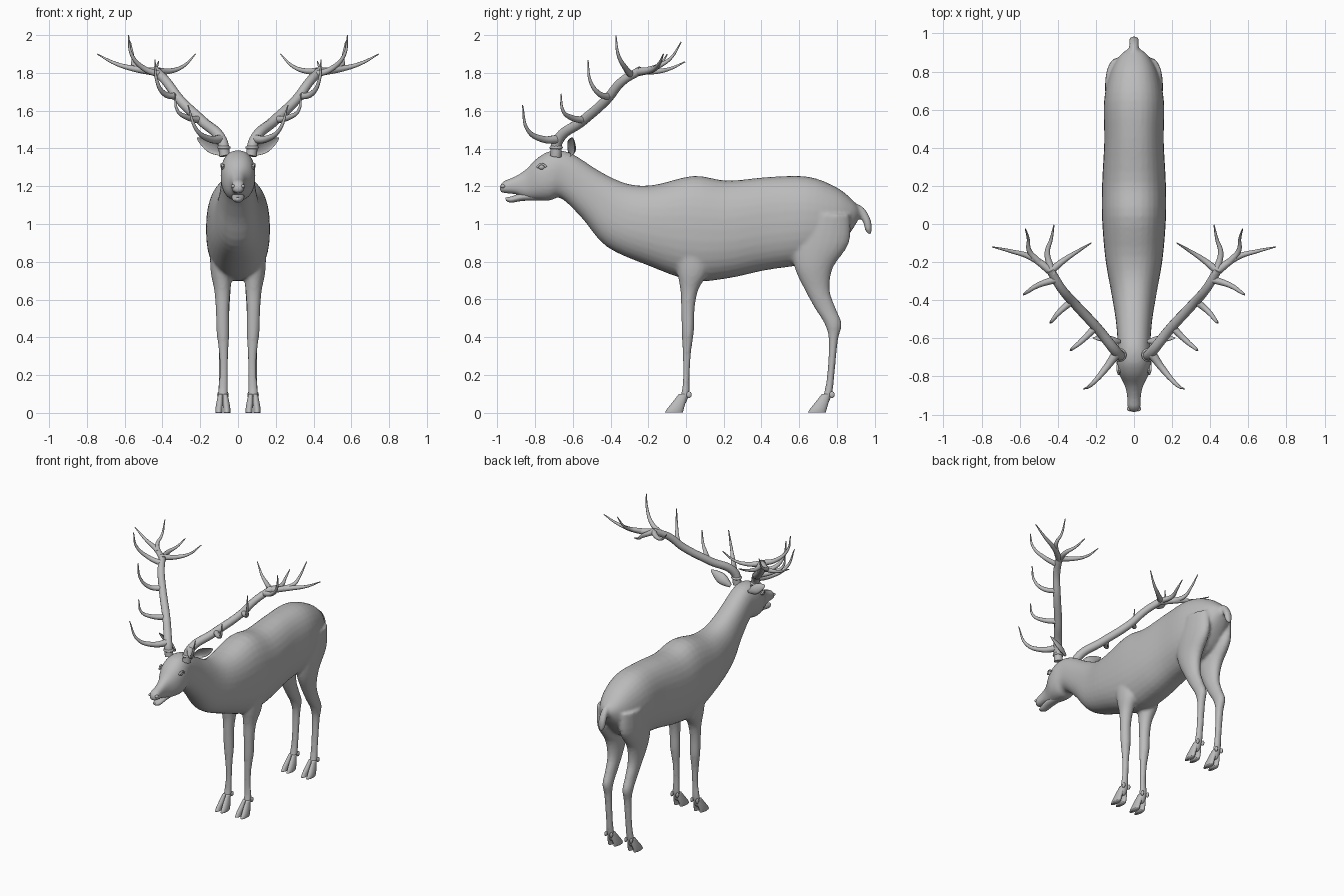
import bpy, bmesh, math
from mathutils import Vector, Matrix

if "Cube" in bpy.data.objects:
    bpy.data.objects.remove(bpy.data.objects["Cube"])

grey = bpy.data.materials.new("plain grey")
grey.use_nodes = True
grey.diffuse_color = (0.5, 0.5, 0.5, 1)
grey.node_tree.nodes["Principled BSDF"].inputs["Base Color"].default_value = grey.diffuse_color


def add_object(name, mesh):
    obj = bpy.data.objects.new(name, mesh)
    bpy.context.collection.objects.link(obj)
    mesh.materials.clear()
    mesh.materials.append(grey)
    mesh.shade_smooth()
    return obj


def from_bmesh(name, bm):
    bmesh.ops.recalc_face_normals(bm, faces=bm.faces)
    mesh = bpy.data.meshes.new(name)
    bm.to_mesh(mesh)
    bm.free()
    return add_object(name, mesh)


def refine(rows, steps):
    """Smoothly interpolate between the given sections."""
    rows = [Vector(r) for r in rows]
    out = []
    for i in range(len(rows) - 1):
        a, b, c, d = rows[max(i - 1, 0)], rows[i], rows[i + 1], rows[min(i + 2, len(rows) - 1)]
        for k in range(steps):
            t = k / steps
            out.append(b + (c - a) * t / 2 + (a * 2 - b * 5 + c * 4 - d) * t * t / 2
                       + (b * 3 - a - c * 3 + d) * t ** 3 / 2)
    return out + [rows[-1]]


def loft(name, rows, sides=24, steps=4, power=2.0, cup=False):
    """Each row: centre x, (y, z) of one edge, (y, z) of the other edge, half width."""
    bm = bmesh.new()
    rings = []
    for x, ya, za, yb, zb, w in refine(rows, steps):
        ring = []
        for k in range(sides):
            angle = math.tau * k / sides
            c, s = [math.copysign(abs(f) ** (2 / power), f) for f in (math.cos(angle), math.sin(angle))]
            side = s * w
            if cup and side > 0:
                side *= -0.5
            ring.append(bm.verts.new((x + side, (ya + yb + (ya - yb) * c) / 2, (za + zb + (za - zb) * c) / 2)))
        rings.append(ring)
    for low, high in zip(rings, rings[1:]):
        for k in range(sides):
            n = (k + 1) % sides
            bm.faces.new((low[k], low[n], high[n], high[k]))
    bm.faces.new(rings[0])
    bm.faces.new(rings[-1])
    return from_bmesh(name, bm)


def tube(name, points, thick, thin):
    """Round tapering horn along a smooth path."""
    curve = bpy.data.curves.new(name, "CURVE")
    curve.dimensions = "3D"
    curve.bevel_depth = 1
    curve.bevel_resolution = 3
    curve.resolution_u = 8
    curve.use_fill_caps = True
    spline = curve.splines.new("BEZIER")
    spline.bezier_points.add(len(points) - 1)
    for i, (bp, co) in enumerate(zip(spline.bezier_points, points)):
        bp.co = co
        bp.handle_left_type = bp.handle_right_type = "AUTO"
        bp.radius = thick + (thin - thick) * i / (len(points) - 1)
    helper = bpy.data.objects.new(name, curve)
    bpy.context.collection.objects.link(helper)
    graph = bpy.context.evaluated_depsgraph_get()
    mesh = bpy.data.meshes.new_from_object(helper.evaluated_get(graph))
    bpy.data.objects.remove(helper)
    return add_object(name, mesh)


def ball(name, centre, size):
    bm = bmesh.new()
    bmesh.ops.create_uvsphere(bm, u_segments=16, v_segments=10, radius=1)
    bmesh.ops.scale(bm, vec=size, verts=bm.verts)
    bmesh.ops.translate(bm, vec=centre, verts=bm.verts)
    return from_bmesh(name, bm)


def mirrored(obj):
    """Add the matching part on the other side."""
    mesh = obj.data.copy()
    mesh.transform(Matrix.Scale(-1, 4, (1, 0, 0)))
    mesh.flip_normals()
    twin = add_object(obj.name.replace("left", "right"), mesh)
    return [obj, twin]


# Trunk, neck, skull and upper muzzle in one loft, nose to rump
body = loft("body", [
    (0, -.988, 1.2, -.985, 1.17, .02),
    (0, -.965, 1.228, -.96, 1.163, .034),
    (0, -.91, 1.25, -.9, 1.157, .036),
    (0, -.85, 1.288, -.85, 1.135, .048),
    (0, -.785, 1.352, -.77, 1.125, .083),
    (0, -.71, 1.388, -.72, 1.125, .092),
    (0, -.61, 1.375, -.66, 1.135, .086),
    (0, -.45, 1.275, -.55, 1.03, .096),
    (0, -.31, 1.213, -.42, .88, .118),
    (0, -.17, 1.207, -.2, .78, .15),
    (0, .04, 1.255, .03, .7, .168),
    (0, .22, 1.23, .22, .712, .167),
    (0, .45, 1.25, .42, .755, .156),
    (0, .65, 1.25, .62, .785, .158),
    (0, .8, 1.193, .76, .83, .13),
    (0, .89, 1.12, .86, .94, .08),
    (0, .925, 1.07, .912, 1.02, .03)], sides=32, power=2.3)

# Legs: sections from fetlock up into the trunk, as (z, front, back, x, half width)
front_rows = [(.04, -.06, -.005, .08, .028), (.1, -.026, .018, .08, .027), (.2, -.015, .019, .076, .023),
              (.32, -.018, .027, .076, .025), (.43, -.022, .042, .08, .034), (.55, -.026, .046, .082, .036),
              (.65, -.03, .065, .083, .043), (.76, -.05, .12, .088, .058), (.95, -.08, .13, .09, .06)]
hind_rows = [(.04, .7, .75, .08, .028), (.1, .73, .775, .08, .027), (.2, .748, .787, .078, .024),
             (.38, .757, .805, .078, .027), (.47, .735, .825, .08, .033), (.55, .685, .795, .08, .035),
             (.65, .63, .762, .082, .043), (.77, .575, .78, .087, .056), (.9, .56, .865, .09, .062),
             (1.05, .62, .87, .09, .06)]
flesh = [body]
for place, rows in (("front", front_rows), ("hind", hind_rows)):
    leg = loft(place + "_left_leg", [(x, a, z, b, z, w) for z, a, b, x, w in rows], sides=20)
    flesh += mirrored(leg)

# Tail
flesh.append(loft("tail", [
    (0, .9, 1.11, .88, 1.06, .02), (0, .945, 1.085, .915, 1.05, .024), (0, .98, 1.02, .94, 1.005, .028),
    (0, .985, .965, .95, .965, .022), (0, .98, .942, .97, .942, .008)], sides=16))

# Blend the limbs into the trunk as one skin
with bpy.context.temp_override(active_object=body, object=body, selected_editable_objects=flesh,
                               selected_objects=flesh):
    bpy.ops.object.join()
remesh = body.modifiers.new("skin", "REMESH")
remesh.mode = "VOXEL"
remesh.voxel_size = 0.01
remesh.use_smooth_shade = True
relax = body.modifiers.new("relax", "SMOOTH")
relax.factor = 0.5
relax.iterations = 4

# Lower jaw, slightly open
loft("lower_jaw", [
    (0, -.74, 1.17, -.74, 1.125, .03), (0, -.86, 1.165, -.86, 1.123, .034),
    (0, -.93, 1.145, -.925, 1.113, .027), (0, -.958, 1.14, -.953, 1.122, .014)], sides=16)

# Cloven hooves with dewclaws
for place, toe_y in (("front", -.112), ("hind", .646)):
    for half, shift in (("inner", -.021), ("outer", .021)):
        x = .08 + shift
        toe = loft(f"{place}_left_{half}_hoof", [
            (x, toe_y, 0, toe_y + .095, 0, .019),
            (x, toe_y + .012, .02, toe_y + .1, .02, .019),
            (x - shift * .2, toe_y + .04, .055, toe_y + .11, .055, .018),
            (x - shift * .4, toe_y + .075, .1, toe_y + .12, .1, .012)], sides=14)
        mirrored(toe)
        mirrored(ball(f"{place}_left_{half}_dewclaw", (x, toe_y + .128, .095), (.009, .014, .018)))

# Eyes and lids
mirrored(ball("left_eye", (.078, -.765, 1.302), (.013, .018, .014)))
mirrored(tube("left_upper_lid", [(.079, -.79, 1.3), (.086, -.767, 1.318), (.087, -.74, 1.303)], .006, .006))
mirrored(ball("left_nostril", (.025, -.97, 1.2), (.012, .013, .01)))

# Cupped ears, modelled upright then turned outwards
ear = loft("left_ear", [
    (0, -.012, 0, .012, 0, .014), (0, -.032, .05, .032, .05, .024), (0, -.036, .09, .036, .09, .022),
    (0, -.02, .14, .02, .14, .012), (0, -.003, .168, .003, .168, .003)], sides=20, cup=True)
along = Vector((.85, .12, .52)).normalized()
facing = Vector((.3, -.75, -.3))
facing = (facing - along * facing.dot(along)).normalized()
turn = Matrix((facing, along.cross(facing), along)).transposed().to_4x4()
ear.data.transform(Matrix.Translation((.075, -.62, 1.368)) @ turn)
mirrored(ear)

# Antlers: beam, burr and tines
beam = [(.07, -.69, 1.36), (.085, -.68, 1.44), (.19, -.55, 1.545), (.31, -.42, 1.66),
        (.38, -.34, 1.755), (.44, -.24, 1.815)]
mirrored(tube("left_antler_beam", beam, .03, .023))
mirrored(ball("left_antler_burr", (.075, -.688, 1.405), (.036, .036, .014)))


def tine(label, *points, thick=.02):
    mirrored(tube(f"left_{label}_tine", points, thick, .003))


tine("brow", (.085, -.67, 1.45), (.15, -.76, 1.45), (.22, -.84, 1.5), (.265, -.867, 1.63), thick=.025)
tine("second", (.2, -.54, 1.55), (.27, -.61, 1.565), (.32, -.652, 1.6), (.335, -.663, 1.69))
tine("third", (.32, -.4, 1.675), (.39, -.46, 1.69), (.43, -.508, 1.76), (.44, -.52, 1.87))
tine("fourth", (.41, -.29, 1.79), (.5, -.32, 1.825), (.565, -.36, 1.9), (.58, -.372, 2))
tine("outer", (.42, -.26, 1.805), (.54, -.175, 1.82), (.65, -.142, 1.85), (.745, -.12, 1.9), thick=.023)
tine("rear_outer", (.5, -.2, 1.815), (.55, -.14, 1.84), (.555, -.08, 1.88), (.57, -.025, 1.965), thick=.018)
tine("rear", (.43, -.25, 1.81), (.455, -.15, 1.81), (.435, -.08, 1.825), (.42, -.005, 1.86))
tine("inner", (.43, -.24, 1.81), (.36, -.185, 1.81), (.29, -.14, 1.835), (.225, -.1, 1.9))
